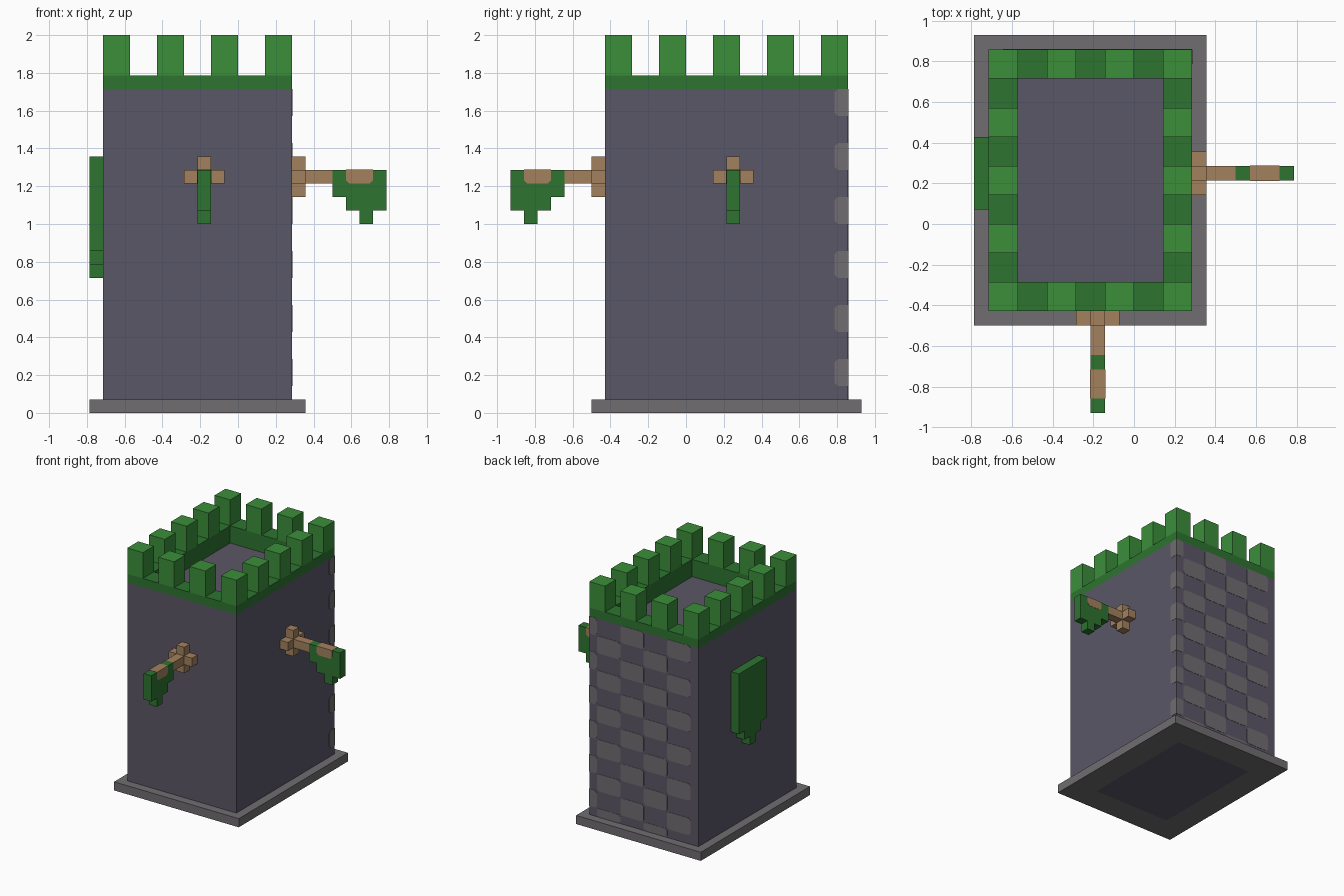
import bpy
import bmesh

cube = bpy.data.objects.get("Cube")
if cube:
    bpy.data.objects.remove(cube, do_unlink=True)

U = 1 / 14  # one block, in model units


def material(name, rgb):
    """Flat material from 0-255 display values."""
    lin = [((c / 255 + 0.055) / 1.055) ** 2.4 for c in rgb] + [1.0]
    m = bpy.data.materials.new(name)
    m.diffuse_color = lin
    m.use_nodes = True
    bsdf = m.node_tree.nodes["Principled BSDF"]
    bsdf.inputs["Base Color"].default_value = lin
    bsdf.inputs["Roughness"].default_value = 0.9
    return m


STONE = material("purple stone", (91, 87, 103))
GREY = material("warm grey stone", (112, 109, 112))
GREEN = material("dark green", (45, 116, 47))
LIGHT = material("light green", (59, 143, 59))
WOOD = material("light wood", (163, 129, 94))


def finish(name, bm, *mats):
    bmesh.ops.recalc_face_normals(bm, faces=bm.faces)
    bmesh.ops.scale(bm, vec=(U, U, U), verts=bm.verts)
    me = bpy.data.meshes.new(name)
    bm.to_mesh(me)
    bm.free()
    for m in mats:
        me.materials.append(m)
    ob = bpy.data.objects.new(name, me)
    bpy.context.collection.objects.link(ob)
    return ob


def prisms(name, outlines, lo, hi, place, mat):
    """Extrude 2D outlines (a, b) from depth lo to hi; place maps (a, b, h) to xyz."""
    bm = bmesh.new()
    for pts in outlines:
        rings = [[bm.verts.new(place(a, b, h)) for a, b in pts] for h in (lo, hi)]
        bm.faces.new(rings[0])
        bm.faces.new(rings[1])
        for i in range(len(pts)):
            j = (i + 1) % len(pts)
            bm.faces.new((rings[0][i], rings[0][j], rings[1][j], rings[1][i]))
    return finish(name, bm, mat)


def rect(x0, x1, y0, y1):
    return [(x0, y0), (x1, y0), (x1, y1), (x0, y1)]


def ring(name, outer, inner, z0, z1, mat, inner_mat=None):
    """Rectangular tube; the inner faces may have their own colour."""
    bm = bmesh.new()
    o0, o1, i0, i1 = [[bm.verts.new((x, y, z)) for x, y in rect(*r)]
                      for r in (outer, inner) for z in (z0, z1)]
    for k in range(4):
        j = (k + 1) % 4
        for a, b in ((o0, o1), (o1, i1), (i1, i0), (i0, o0)):
            f = bm.faces.new((a[k], a[j], b[j], b[k]))
            f.material_index = int(a is i1 and inner_mat is not None)
    return finish(name, bm, mat, *([inner_mat] if inner_mat else []))


def upright(a, b, h):
    return (a, b, h)


def on_back(a, b, h):
    return (a, 12 + h, b)


def on_side(a, b, h):
    return (4 + h, a, b)


OUTER = (-10, 4, -6, 12)
INNER = (-8, 2, -4, 10)

# Tower body
prisms("tower_core", [rect(*INNER)], 0, 23, upright, STONE)
ring("tower_wall", OUTER, INNER, 1, 24, STONE, GREEN)
ring("base_plinth", (-11, 5, -7, 13), INNER, 0, 1, GREY)

# Parapet and merlons
ring("parapet", OUTER, INNER, 24, 25, GREEN)
merlons = [rect(x, x + 2, y, y + 2)
           for x in range(-10, 4, 4) for y in range(-6, 12, 4)
           if x in (-10, 2) or y in (-6, 10)]
prisms("merlons", merlons, 25, 28, upright, LIGHT)


# Chequered bricks on the back wall, wrapping round one corner
def brick(a0, a1, b0, b1, left=True, right=True, c=0.25):
    pts = [(a0, b1 - c), (a0, b0 + c), (a0 + c, b0)] if left else [(a0, b0)]
    pts += [(a1 - c, b0), (a1, b0 + c)] if right else [(a1, b0)]
    pts += [(a1, b1 - c), (a1 - c, b1)] if right else [(a1, b1)]
    pts += [(a0 + c, b1)] if left else [(a0, b1)]
    return pts


back, side = [], []
for z in range(2, 24, 4):
    back += [brick(-9, -6, z, z + 2), brick(-3, 0, z, z + 2),
             brick(3, 4, z, z + 2, right=False)]
    side.append(brick(11, 12, z, z + 2, right=False))
for z in range(0, 24, 4):
    z0 = max(z, 1)
    back += [brick(-6, -3, z0, z + 2), brick(0, 3, z0, z + 2)]
prisms("back_bricks", back, -0.02, 0.03, on_back, GREY)
prisms("corner_bricks", side, -0.02, 0.03, on_side, GREY)

# Hanging banner on the other side wall
banner = [(1, 19), (1, 12), (2, 12), (2, 11), (3, 11), (3, 10),
          (4, 10), (4, 11), (5, 11), (5, 12), (6, 12), (6, 19)]
prisms("side_banner", [banner], -11, -10, lambda a, b, h: (h, a, b), GREEN)

# Flagpoles: d runs out from the wall, w across, z up
cross = [(-.5, 16), (.5, 16), (.5, 17), (1.5, 17), (1.5, 18), (.5, 18),
         (.5, 19), (-.5, 19), (-.5, 18), (-1.5, 18), (-1.5, 17), (-.5, 17)]
flag = [(3, 18), (3, 16), (4, 16), (4, 15), (5, 15), (5, 14),
        (6, 14), (6, 15), (7, 15), (7, 18)]
inlay = [(4, 18.03), (4, 17.25), (4.25, 17), (5.75, 17), (6, 17.25), (6, 18.03)]


def flagpole(prefix, place):
    prisms(prefix + "_bracket", [cross], 0, 1, lambda w, z, d: place(d, w, z), WOOD)
    out = lambda d, z, w: place(d, w, z)
    prisms(prefix + "_pole", [rect(1, 3, 17, 18)], -.5, .5, out, WOOD)
    prisms(prefix + "_flag", [flag], -.5, .5, out, GREEN)
    prisms(prefix + "_pole_inlay", [inlay], -.53, .53, out, WOOD)


flagpole("front", lambda d, w, z: (-2.5 + w, -6 - d, z))
flagpole("left", lambda d, w, z: (4 + d, 3.5 + w, z))
